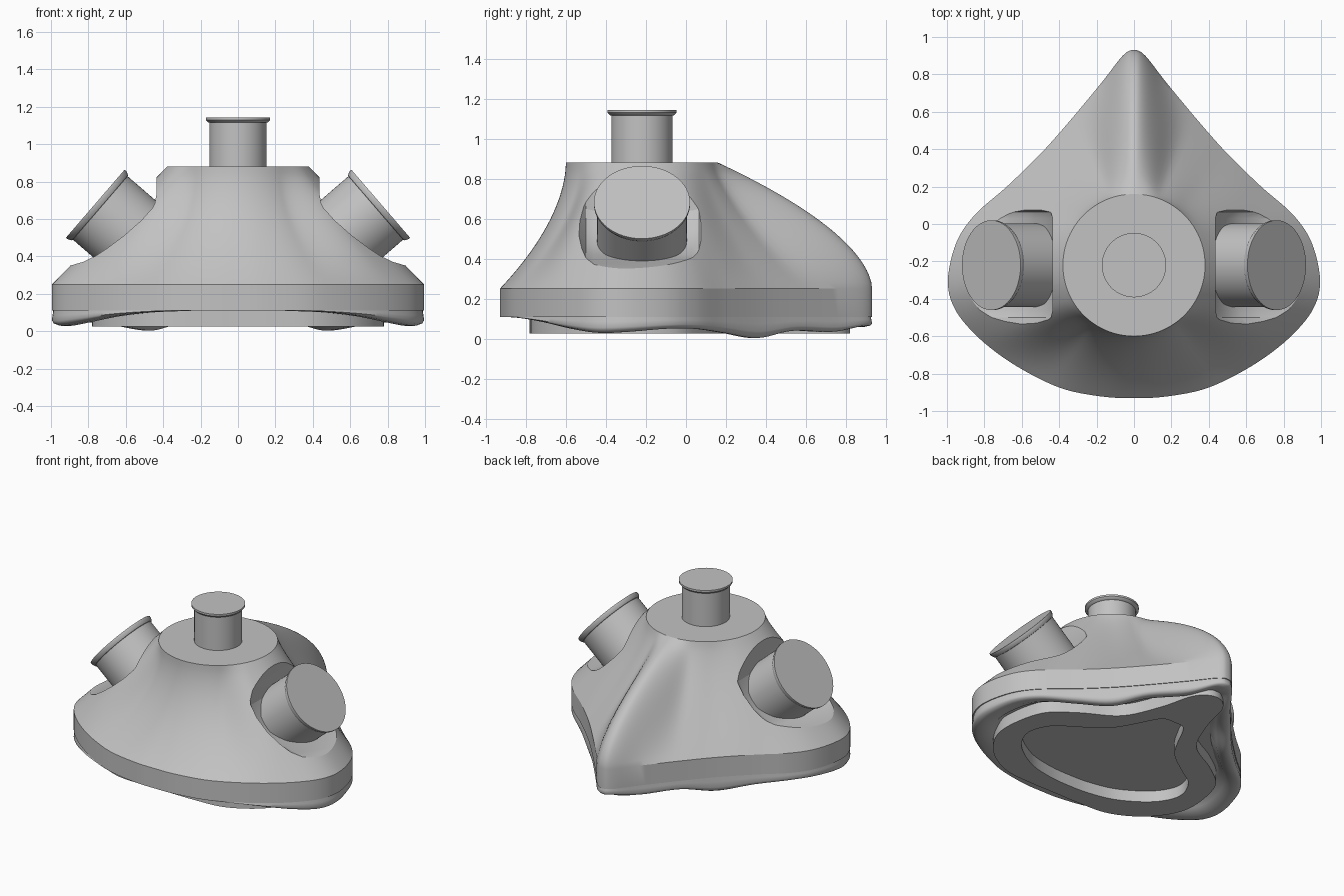
import bpy, bmesh, math
from mathutils import Vector, Matrix

cube = bpy.data.objects.get("Cube")
if cube:
    bpy.data.objects.remove(cube)

grey = bpy.data.materials.new("plain grey")
grey.use_nodes = True
colour = (0.54, 0.54, 0.54, 1)
grey.diffuse_color = colour
grey.node_tree.nodes["Principled BSDF"].inputs["Base Color"].default_value = colour

MID = Vector((0, -0.22, 0))


def loft(name, rings, angle=35, ends=True):
    """Skin closed rings of equal length, optionally capping both ends."""
    bm = bmesh.new()
    rows = [[bm.verts.new(p) for p in ring] for ring in rings]
    n = len(rows[0])
    pairs = list(zip(rows, rows[1:]))
    if not ends:
        pairs.append((rows[-1], rows[0]))
    for a, b in pairs:
        for i in range(n):
            j = (i + 1) % n
            bm.faces.new((a[i], a[j], b[j], b[i]))
    if ends:
        bm.faces.new(rows[0])
        bm.faces.new(rows[-1])
    bmesh.ops.recalc_face_normals(bm, faces=bm.faces)
    mesh = bpy.data.meshes.new(name)
    bm.to_mesh(mesh)
    bm.free()
    ob = bpy.data.objects.new(name, mesh)
    bpy.context.collection.objects.link(ob)
    mesh.materials.append(grey)
    smooth(ob, angle)
    return ob


def smooth(ob, angle):
    bpy.ops.object.select_all(action='DESELECT')
    ob.select_set(True)
    bpy.context.view_layer.objects.active = ob
    bpy.ops.object.shade_smooth_by_angle(angle=math.radians(angle))


def outline(half, steps=6):
    """Mirror half an outline and run a smooth closed curve through it."""
    pts = [Vector(p) for p in half]
    pts += [Vector((-p.x, p.y, p.z)) for p in reversed(pts[1:-1])]
    n, out = len(pts), []
    for i in range(n):
        a, b, c, d = (pts[(i + k) % n] for k in (-1, 0, 1, 2))
        for s in range(steps):
            t = s / steps
            out.append(b + (c - a) * t / 2 + (a * 2 - b * 5 + c * 4 - d) * t * t / 2
                       + (b * 3 - a - c * 3 + d) * t ** 3 / 2)
    return out


def ring(points, scale, height):
    """Scale an outline about the middle; height is a number or a rule."""
    out = []
    for p in points:
        z = height(p.z) if callable(height) else height
        out.append((p.x * scale, -0.1 + (p.y + 0.1) * scale, z))
    return out


def turned(name, profile, matrix, n=64):
    """Turn a (radius, height) profile about an axis."""
    rings = [[matrix @ Vector((r * math.cos(2 * math.pi * i / n),
                               r * math.sin(2 * math.pi * i / n), z))
              for i in range(n)] for r, z in profile]
    return loft(name, rings)


def ease(lo, hi, v):
    t = min(max((v - lo) / (hi - lo), 0), 1)
    return t * t * (3 - 2 * t)


# Teardrop rim: x, y and the height of the wavy seal beneath it
rim = outline([(0, .93, .06), (.06, .9, .06), (.17, .76, .035), (.34, .555, .04),
               (.5, .375, .004), (.68, .2, .03), (.85, .05, .05), (.95, -.1, .05),
               (.995, -.3, .035), (.96, -.45, .03), (.85, -.59, .05), (.69, -.72, .08),
               (.51, -.825, .1), (.35, -.89, .107), (.15, -.925, .113), (0, -.93, .113)])


# Shell: concave front, straight full cheeks and a narrow nose ridge
def shell_ring(t):
    out = []
    for p in rim:
        flat = Vector((p.x, p.y, 0))
        way = (flat - MID).normalized()
        top = MID + way * 0.38
        turn = math.degrees(math.atan2(abs(way.x), way.y))
        hollow = 1 - (1 - t) ** (1.3 + 0.5 * ease(60, 120, turn))
        cheek = 1 - ease(26, 54, abs(turn - 91))
        f = hollow + (t - hollow) * cheek
        f += (t ** 1.75 - f) * (1 - ease(0, 22, turn))
        q = flat.lerp(top, f)
        q.z = 0.25 + 0.63 * t
        out.append(q)
    return out


ROWS = 20
shell = loft("mask_shell", [ring(rim, 1, 0.11)] + [shell_ring(i / ROWS) for i in range(ROWS + 1)], 25)

# Recesses around the side ports
recess = [(.435, 1.3), (.435, .64), (.48, .55), (.56, .47), (.66, .42),
          (.78, .385), (.9, .35), (1.4, .28), (1.4, 1.3)]
for side in (-1, 1):
    rings = [[(side * (x + d), y, z + d) for x, z in recess]
             for y, d in ((-.56, .07), (-.5, .01), (-.46, 0), (.03, 0), (.065, .01), (.09, .04))]
    cutter = loft("recess_cutter", rings)
    cutter.hide_render = True
    cut = shell.modifiers.new("recess", 'BOOLEAN')
    cut.operation = 'DIFFERENCE'
    cut.solver = 'EXACT'
    cut.object = cutter
    bpy.context.view_layer.objects.active = shell
    bpy.ops.object.modifier_apply(modifier=cut.name)
    bpy.data.objects.remove(cutter)
smooth(shell, 25)

# Wavy face seal rolled under the rim
loft("face_seal", [ring(rim, .9, .14), ring(rim, .99, .13),
                   ring(rim, .996, lambda z: z * .35 + .075),
                   ring(rim, 1, lambda z: z * .7 + .035),
                   ring(rim, .99, lambda z: z * .9 + .012),
                   ring(rim, .965, lambda z: z),
                   ring(rim, .92, lambda z: z),
                   ring(rim, .86, lambda z: z * .7 + .035),
                   ring(rim, .8, .115)], 60)

# Flat inner plate with an opening
plate = outline([(0, .82, 0), (.12, .74, 0), (.19, .5, 0), (.31, .25, 0), (.55, .1, 0),
                 (.72, -.05, 0), (.78, -.3, 0), (.75, -.48, 0), (.62, -.65, 0),
                 (.42, -.76, 0), (.2, -.78, 0), (0, -.78, 0)])
hole = outline([(0, .4, 0), (.08, .39, 0), (.13, .32, 0), (.18, .22, 0), (.27, .08, 0),
                (.43, -.04, 0), (.57, -.14, 0), (.63, -.3, 0), (.55, -.46, 0),
                (.36, -.59, 0), (.17, -.64, 0), (0, -.65, 0)])
loft("inner_plate", [ring(plate, 1, .13), ring(plate, 1, .026),
                     ring(hole, 1, .026), ring(hole, 1, .13)], 35, False)
loft("inner_floor", [ring(plate, .97, .105), ring(plate, .97, .125)])

# Top valve
turned("top_valve", [(.153, 0), (.153, .235), (.16, .237), (.172, .25), (.172, .263)],
       Matrix.Translation((0, MID.y, .88)))

# Angled side ports
for side, name in ((1, "left_port"), (-1, "right_port")):
    axis = Vector((side * .757, 0, .653))
    place = Matrix.Translation((side * .763, MID.y, .682)) @ axis.to_track_quat('Z', 'Y').to_matrix().to_4x4()
    turned(name, [(.224, -.44), (.224, -.035), (.23, -.033), (.24, -.014), (.24, 0)], place)
